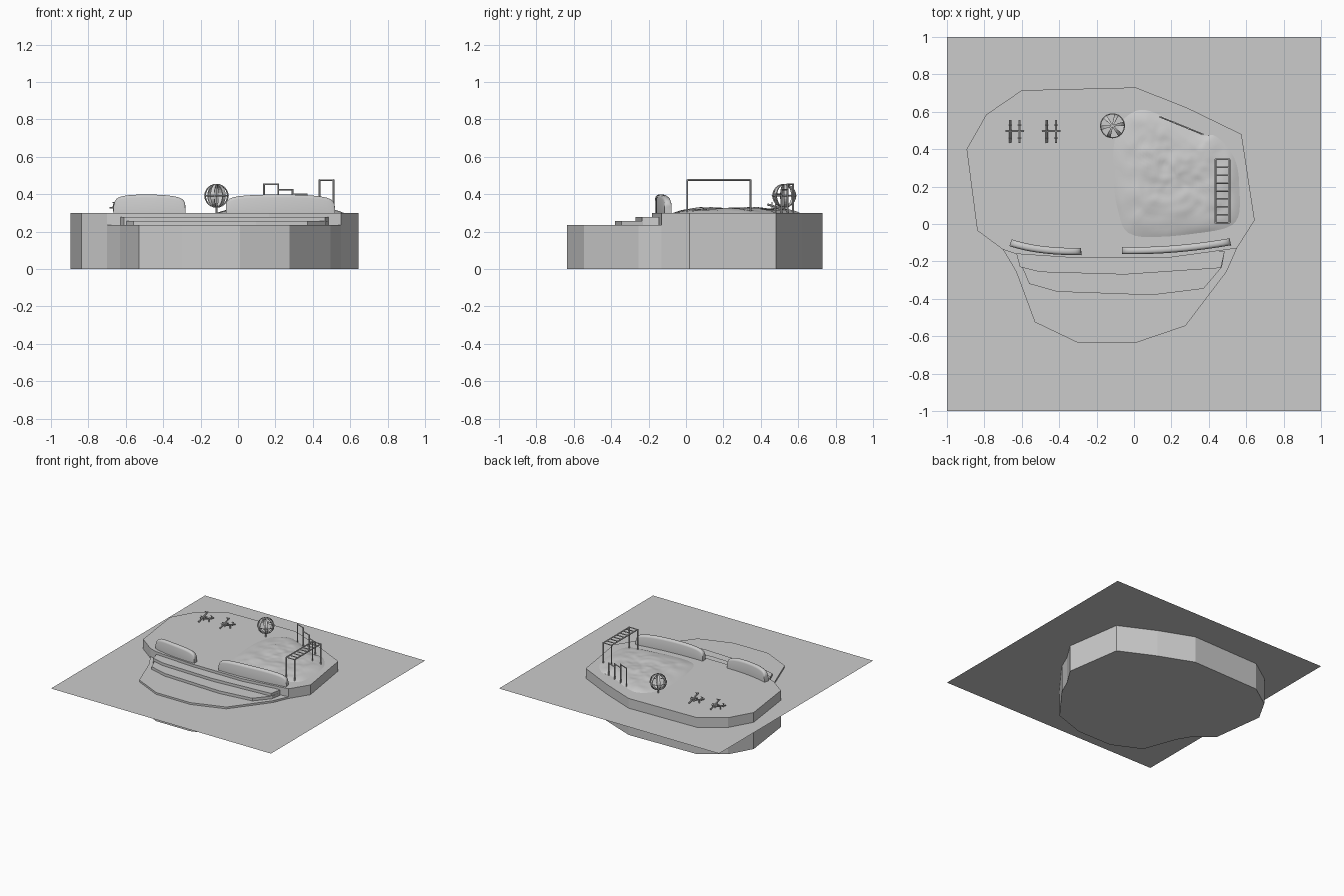
import bpy, bmesh, math
from mathutils import Vector, noise

if "Cube" in bpy.data.objects:
    bpy.data.objects.remove(bpy.data.objects["Cube"])


def finish(name, bm, smooth=False):
    bmesh.ops.recalc_face_normals(bm, faces=bm.faces)
    me = bpy.data.meshes.new(name)
    bm.to_mesh(me)
    bm.free()
    if smooth:
        for p in me.polygons:
            p.use_smooth = True
    ob = bpy.data.objects.new(name, me)
    bpy.context.collection.objects.link(ob)
    return ob


def prism(name, pts, z0, z1, top=True, bottom=False):
    bm = bmesh.new()
    lo = [bm.verts.new((x, y, z0)) for x, y in pts]
    hi = [bm.verts.new((x, y, z1)) for x, y in pts]
    for i in range(len(pts)):
        j = (i + 1) % len(pts)
        bm.faces.new((lo[i], lo[j], hi[j], hi[i]))
    if top:
        bm.faces.new(hi)
    if bottom:
        bm.faces.new(lo[::-1])
    return finish(name, bm)


def flat(name, pts, z):
    bm = bmesh.new()
    bm.faces.new([bm.verts.new((x, y, z)) for x, y in pts])
    me = finish(name, bm)
    return me


def bar(bm, a, b, r=0.004):
    a, b = Vector(a), Vector(b)
    d = b - a
    m = d.to_track_quat('Z', 'Y').to_matrix().to_4x4()
    m.translation = (a + b) / 2
    bmesh.ops.create_cone(bm, cap_ends=True, segments=8, radius1=r, radius2=r,
                          depth=d.length, matrix=m)


# flat ground sheet cutting through the island
flat("ground_sheet", [(-1, -1), (1, -1), (1, 1), (-1, 1)], 0.22)

# island outline: rear half (upper level) and front half (lower terrace)
rear = [(0.55, -0.13), (0.645, 0.02), (0.575, 0.48), (0.287, 0.62), (0.01, 0.73),
        (-0.60, 0.715), (-0.79, 0.585), (-0.895, 0.40), (-0.838, -0.035), (-0.70, -0.137)]
front = [(-0.63, -0.255), (-0.53, -0.525), (-0.30, -0.635), (0.01, -0.635),
         (0.275, -0.545), (0.495, -0.255)]
prism("island_base", rear + front, 0, 0.235, top=False, bottom=True)
flat("lower_terrace", [rear[-1]] + front + [rear[0]], 0.235)
prism("upper_platform", rear + [(-0.63, -0.16), (-0.29, -0.183), (0.165, -0.183)], 0.235, 0.30)

# two broad steps between the levels
prism("middle_step", [(-0.63, -0.155), (-0.61, -0.23), (-0.50, -0.257), (-0.05, -0.27),
                      (0.465, -0.235), (0.485, -0.145)], 0.235, 0.279)
prism("low_step", [(-0.63, -0.155), (-0.56, -0.32), (-0.41, -0.362), (0.095, -0.38),
                   (0.372, -0.346), (0.47, -0.23), (0.485, -0.145)], 0.235, 0.257)

# bumpy sand mound: radial grid with noise
edge = [(0.02, 0.61), (0.14, 0.585), (0.35, 0.48), (0.44, 0.47), (0.535, 0.36), (0.565, 0.21),
        (0.545, 0.01), (0.35, -0.05), (0.0, -0.065), (-0.09, 0.08), (-0.115, 0.345), (-0.08, 0.53)]
centre = Vector((0.23, 0.26))
rim = []
for i in range(len(edge)):
    p = [Vector(edge[(i + k) % len(edge)]) for k in (-1, 0, 1, 2)]
    for k in range(6):
        t = k / 6
        spline = (p[1] * 2 + (p[2] - p[0]) * t + (2 * p[0] - 5 * p[1] + 4 * p[2] - p[3]) * t * t
                  + (3 * p[1] - p[0] - 3 * p[2] + p[3]) * t ** 3) / 2
        rim.append(spline)
bm = bmesh.new()
RINGS = 24
rows = []
for r in range(1, RINGS + 1):
    f = r / RINGS
    row = []
    for q in rim:
        xy = centre.lerp(q, f)
        fade = 1 - f ** 6
        n = noise.noise(Vector((xy.x * 9, xy.y * 9, 0.3))) * 0.011
        n += noise.noise(Vector((xy.x * 22, xy.y * 22, 4.0))) * 0.005
        row.append(bm.verts.new((xy.x, xy.y, 0.299 + fade * (0.025 + n))))
    rows.append(row)
tip = bm.verts.new((centre.x, centre.y, 0.326))
N = len(rim)
for i in range(N):
    j = (i + 1) % N
    bm.faces.new((tip, rows[0][i], rows[0][j]))
    for a, b in zip(rows, rows[1:]):
        bm.faces.new((a[i], b[i], b[j], a[j]))
finish("sand_mound", bm, True)


# curved low hedges with rounded tops
def hedge(name, a, b, c, h0, h1):
    a, b, c = Vector(a), Vector(b), Vector(c)
    ctrl = 2 * b - (a + c) / 2
    bm = bmesh.new()
    sections = []
    steps = 24
    for s in range(steps + 1):
        t = 0.5 - 0.5 * math.cos(math.pi * s / steps)
        p = a * (1 - t) ** 2 + ctrl * 2 * t * (1 - t) + c * t * t
        d = ((ctrl - a) * (1 - t) + (c - ctrl) * t).normalized()
        n = Vector((-d.y, d.x))
        u = abs(2 * t - 1)
        end = h0 if t < 0.5 else h1
        h = end + (0.098 - end) * (1 - u ** 3)
        h *= 0.55 + 0.45 * (1 - u ** 16) ** 0.5
        w = 0.019
        prof = [(-w, 0), (-w, h - 0.016), (-w * 0.8, h - 0.005), (-w * 0.4, h),
                (w * 0.4, h), (w * 0.8, h - 0.005), (w, h - 0.016), (w, 0)]
        sections.append([bm.verts.new((p.x + n.x * o, p.y + n.y * o, 0.30 + z)) for o, z in prof])
    for s, e in zip(sections, sections[1:]):
        for k in range(7):
            bm.faces.new((s[k], s[k + 1], e[k + 1], e[k]))
    bm.faces.new(sections[0])
    bm.faces.new(sections[-1])
    ob = finish(name, bm)
    bpy.context.view_layer.objects.active = ob
    ob.select_set(True)
    bpy.ops.object.shade_smooth_by_angle(angle=math.radians(40))
    ob.select_set(False)


hedge("left_hedge", (-0.66, -0.10), (-0.49, -0.137), (-0.282, -0.147), 0.075, 0.075)
hedge("right_hedge", (-0.065, -0.142), (0.22, -0.133), (0.515, -0.095), 0.078, 0.075)

# overhead ladder
bm = bmesh.new()
xs, ys, top = (0.435, 0.51), (0.007, 0.345), 0.476
for x in xs:
    bar(bm, (x, ys[0], top), (x, ys[1], top), 0.005)
    for y in ys:
        bar(bm, (x, y, 0.30), (x, y, top + 0.004), 0.005)
for i in range(9):
    y = ys[0] + (ys[1] - ys[0]) * i / 8
    bar(bm, (xs[0], y, top), (xs[1], y, top))
finish("overhead_ladder", bm)

# pull-up bars of stepped height
bm = bmesh.new()
posts = [Vector((0.139, 0.573, 0)).lerp(Vector((0.367, 0.48, 0)), i / 3) for i in range(4)]
heights = [0.453, 0.425, 0.40]
for i, p in enumerate(posts):
    h = heights[max(0, i - 1)]
    bar(bm, (p.x, p.y, 0.30), (p.x, p.y, h + 0.004), 0.005)
for i, h in enumerate(heights):
    a, b = posts[i], posts[i + 1]
    bar(bm, (a.x, a.y, h), (b.x, b.y, h))
finish("pull_up_bars", bm)

# climbing globe: flat hoops, equator ring and pole
bm = bmesh.new()
gc = Vector((-0.115, 0.525, 0.392))
R = 0.064
for deg in (10, 70, 130):
    a = math.radians(deg)
    out, side = Vector((math.cos(a), math.sin(a), 0)), Vector((-math.sin(a), math.cos(a), 0))
    ring = []
    for k in range(24):
        t = 2 * math.pi * k / 24
        d = out * math.cos(t) + Vector((0, 0, math.sin(t)))
        w = 0.003 + 0.008 * abs(math.cos(t))
        ring.append([bm.verts.new(gc + d * r + side * s)
                     for r, s in ((R, -w), (R, w), (R - 0.005, w), (R - 0.005, -w))])
    for k in range(24):
        p, q = ring[k], ring[(k + 1) % 24]
        for m in range(4):
            bm.faces.new((p[m], p[(m + 1) % 4], q[(m + 1) % 4], q[m]))
for k in range(24):
    p = [gc + Vector((math.cos(t), math.sin(t), 0)) * R
         for t in (math.tau * k / 24, math.tau * (k + 1) / 24)]
    bar(bm, p[0], p[1], 0.003)
bar(bm, (gc.x, gc.y, 0.30), (gc.x, gc.y, 0.455), 0.005)
finish("climbing_globe", bm)


# paired seesaws on a shared axle
def seesaw(name, x):
    bm = bmesh.new()
    y, z = 0.495, 0.328
    bar(bm, (x - 0.05, y, z), (x + 0.05, y, z), 0.004)
    for sx, tilt in ((-0.025, 0.018), (0.025, -0.018)):
        bar(bm, (x + sx, y - 0.06, z - tilt), (x + sx, y + 0.06, z + tilt), 0.006)
        bar(bm, (x + sx, y, 0.30), (x + sx, y, z), 0.004)
        for s in (-1, 1):
            yy, zz = y + s * 0.035, z + s * tilt * 0.6
            bar(bm, (x + sx, yy, zz), (x + sx, yy, zz + 0.018), 0.003)
            bar(bm, (x + sx - 0.01, yy, zz + 0.018), (x + sx + 0.01, yy, zz + 0.018), 0.003)
    finish(name, bm)


seesaw("left_seesaw", -0.637)
seesaw("right_seesaw", -0.442)
